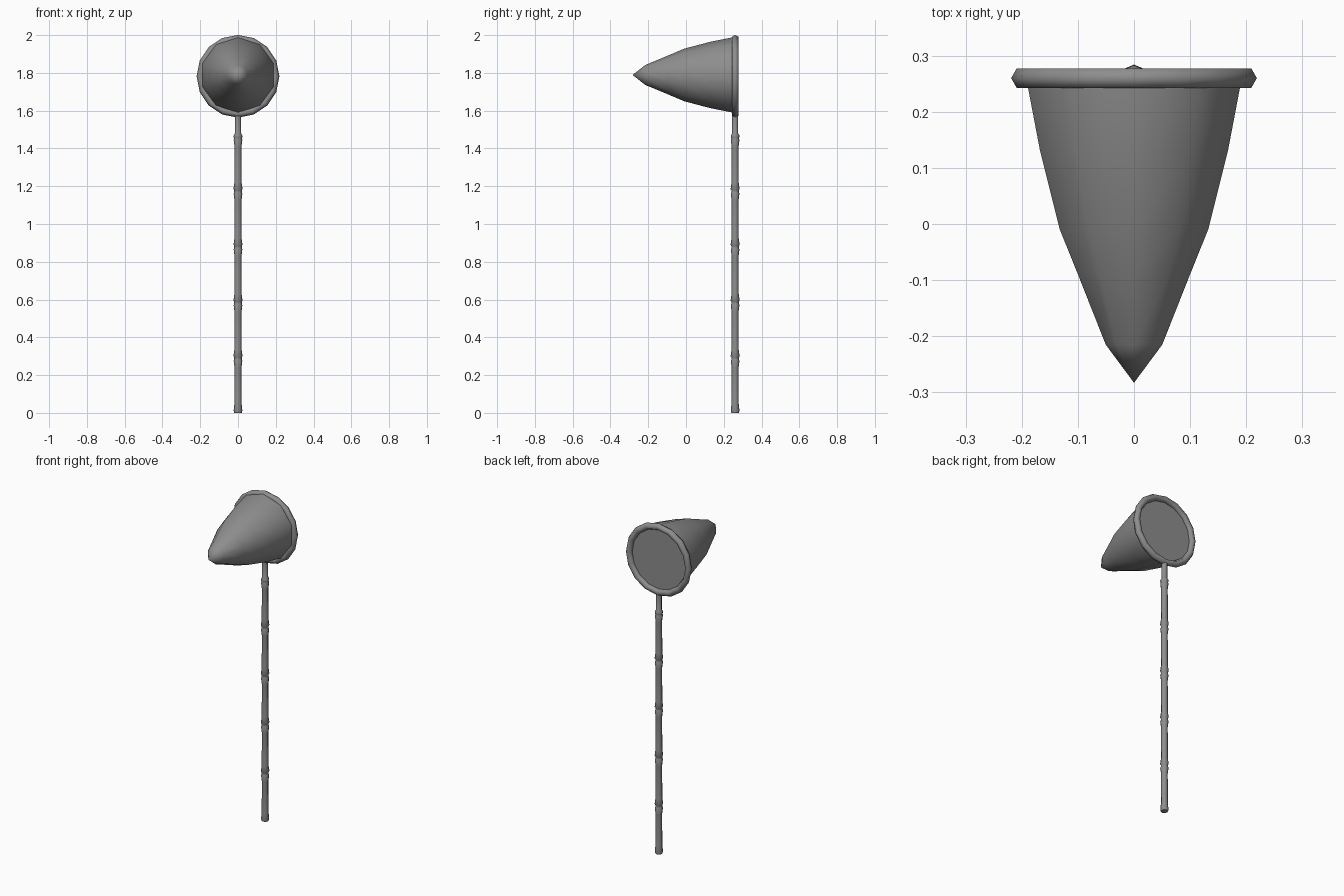
import bpy, bmesh, math
from mathutils import Matrix

cube = bpy.data.objects.get("Cube")
if cube:
    bpy.data.objects.remove(cube, do_unlink=True)

grey = bpy.data.materials.new("plain grey")
grey.use_nodes = True
grey.diffuse_color = (0.27, 0.27, 0.27, 1)
grey.node_tree.nodes["Principled BSDF"].inputs["Base Color"].default_value = grey.diffuse_color

HOOP_Y, HOOP_Z = 0.26, 1.782
TO_BACK = Matrix.Rotation(math.radians(-90), 4, 'X')   # local z becomes +y


def finish(name, bm, matrix, angle):
    bmesh.ops.remove_doubles(bm, verts=bm.verts, dist=1e-5)
    bmesh.ops.recalc_face_normals(bm, faces=bm.faces)
    bm.transform(matrix)
    mesh = bpy.data.meshes.new(name)
    bm.to_mesh(mesh)
    bm.free()
    mesh.materials.append(grey)
    obj = bpy.data.objects.new(name, mesh)
    bpy.context.collection.objects.link(obj)
    bpy.ops.object.select_all(action='DESELECT')
    obj.select_set(True)
    bpy.context.view_layer.objects.active = obj
    bpy.ops.object.shade_smooth_by_angle(angle=math.radians(angle))
    return obj


def lathe(name, profile, sides, matrix, angle=40, closed=False):
    """Spin (radius, height) points about local z, first vertex on local y."""
    bm = bmesh.new()
    verts = [bm.verts.new((0, r, h)) for r, h in profile]
    pairs = list(zip(verts, verts[1:]))
    if closed:
        pairs.append((verts[-1], verts[0]))
    edges = [bm.edges.new(p) for p in pairs]
    bmesh.ops.spin(bm, geom=verts + edges, axis=(0, 0, 1), cent=(0, 0, 0),
                   angle=math.tau, steps=sides)
    return finish(name, bm, matrix, angle)


# Net: pointed bag with a flat closed mouth
net = [(0, -0.283), (0.053, -0.215), (0.105, -0.09), (0.139, -0.01),
       (0.176, 0.13), (0.199, 0.245), (0.2, HOOP_Y), (0, HOOP_Y)]
lathe("net", net, 10, Matrix.Translation((0, 0, 1.789)) @ TO_BACK, 50)

# Hoop: ring with a six-sided section
hoop = [(0.199 + 0.02 * math.cos(k * math.tau / 6), 0.02 * math.sin(k * math.tau / 6))
        for k in range(6)]
lathe("hoop", hoop, 16, Matrix.Translation((0, HOOP_Y, HOOP_Z)) @ TO_BACK, 62, closed=True)

# Bamboo handle: flared foot, raised joints and a thinner top end
handle = [(0, 0), (0.02, 0), (0.023, 0.012), (0.019, 0.05)]
for z in (0.29, 0.585, 0.88, 1.175, 1.46):
    above = 0.016 if z > 1.4 else 0.019
    handle += [(0.0185, z - 0.05), (0.023, z - 0.014), (0.02, z - 0.008),
               (0.02, z + 0.004), (0.024, z + 0.01), (above, z + 0.045)]
    if z > 1.4:
        handle[-3:] = [(0.023, z), (0.023, z + 0.008), (above, z + 0.02)]
handle += [(0.016, 1.58), (0, 1.58)]
lathe("handle", handle, 8, Matrix.Translation((0, HOOP_Y, 0)), 50)
